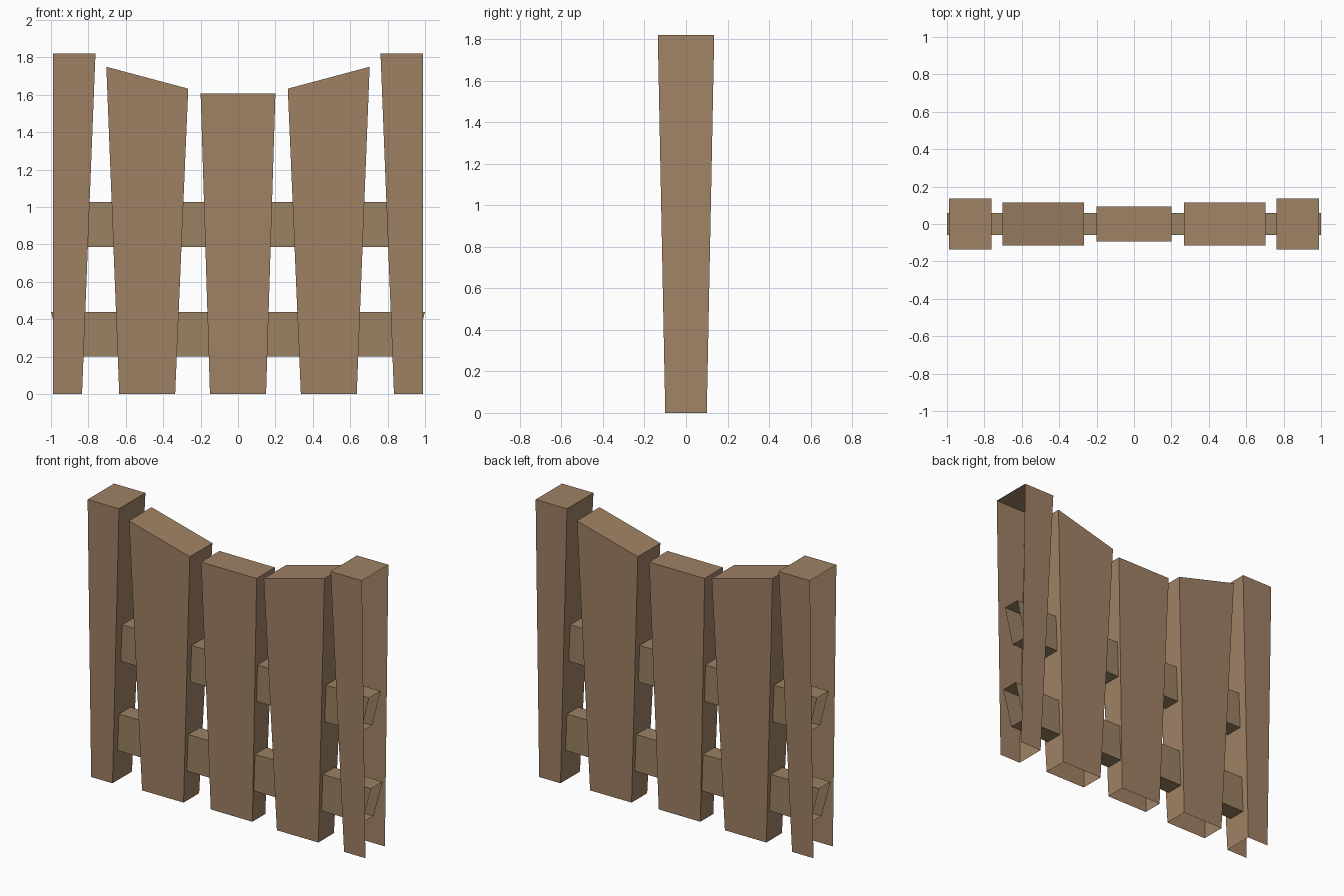
import bpy

if "Cube" in bpy.data.objects:
    bpy.data.objects.remove(bpy.data.objects["Cube"])


def material(name, rgb):
    m = bpy.data.materials.new(name)
    m.diffuse_color = (*rgb, 1.0)
    m.use_nodes = True
    m.node_tree.nodes["Principled BSDF"].inputs["Base Color"].default_value = m.diffuse_color
    return m


WOOD = material("plank brown", (0.352, 0.223, 0.130))
RAIL = material("rail brown", (0.323, 0.223, 0.125))


def prism(name, bottom, top, yb, yt, mat, skip=()):
    """Tapered box from two front edges ((xl, zl), (xr, zr)); skip leaves sides open."""
    verts = []
    for y_sign in (-1, 1):
        for edge, y in ((bottom, yb), (top, yt)):
            verts += [(x, y_sign * y, z) for x, z in edge]
    faces = {
        "front": (0, 1, 3, 2), "back": (5, 4, 6, 7),
        "bottom": (4, 5, 1, 0), "top": (2, 3, 7, 6),
        "left": (4, 0, 2, 6), "right": (1, 5, 7, 3),
    }
    mesh = bpy.data.meshes.new(name)
    mesh.from_pydata(verts, [], [f for k, f in faces.items() if k not in skip])
    mesh.materials.append(mat)
    mesh.update()
    obj = bpy.data.objects.new(name, mesh)
    bpy.context.collection.objects.link(obj)
    return obj


def flip(edge):
    return tuple((-x, z) for x, z in reversed(edge))


# End posts: open underneath and on the outer side
post_b, post_t = ((0.834, 0), (0.988, 0)), ((0.762, 1.82), (0.988, 1.82))
prism("right_post", post_b, post_t, 0.10, 0.136, WOOD, ("bottom", "right"))
prism("left_post", flip(post_b), flip(post_t), 0.10, 0.136, WOOD, ("bottom", "left"))

# Slanted planks: open underneath
plank_b, plank_t = ((0.336, 0), (0.635, 0)), ((0.266, 1.633), (0.704, 1.75))
prism("right_plank", plank_b, plank_t, 0.08, 0.116, WOOD, ("bottom",))
prism("left_plank", flip(plank_b), flip(plank_t), 0.08, 0.116, WOOD, ("bottom",))

# Middle plank
prism("middle_plank", ((-0.15, 0), (0.15, 0)), ((-0.2, 1.608), (0.2, 1.608)),
      0.066, 0.094, WOOD, ("bottom",))

# Cross rails with slanted open ends
for name, z, xb, xt in (("lower_rail", 0.2, 0.935, 1.0), ("upper_rail", 0.787, 0.925, 0.986)):
    prism(name, ((-xb, z), (xb, z)), ((-xt, z + 0.24), (xt, z + 0.24)),
          0.059, 0.059, RAIL, ("left", "right"))
